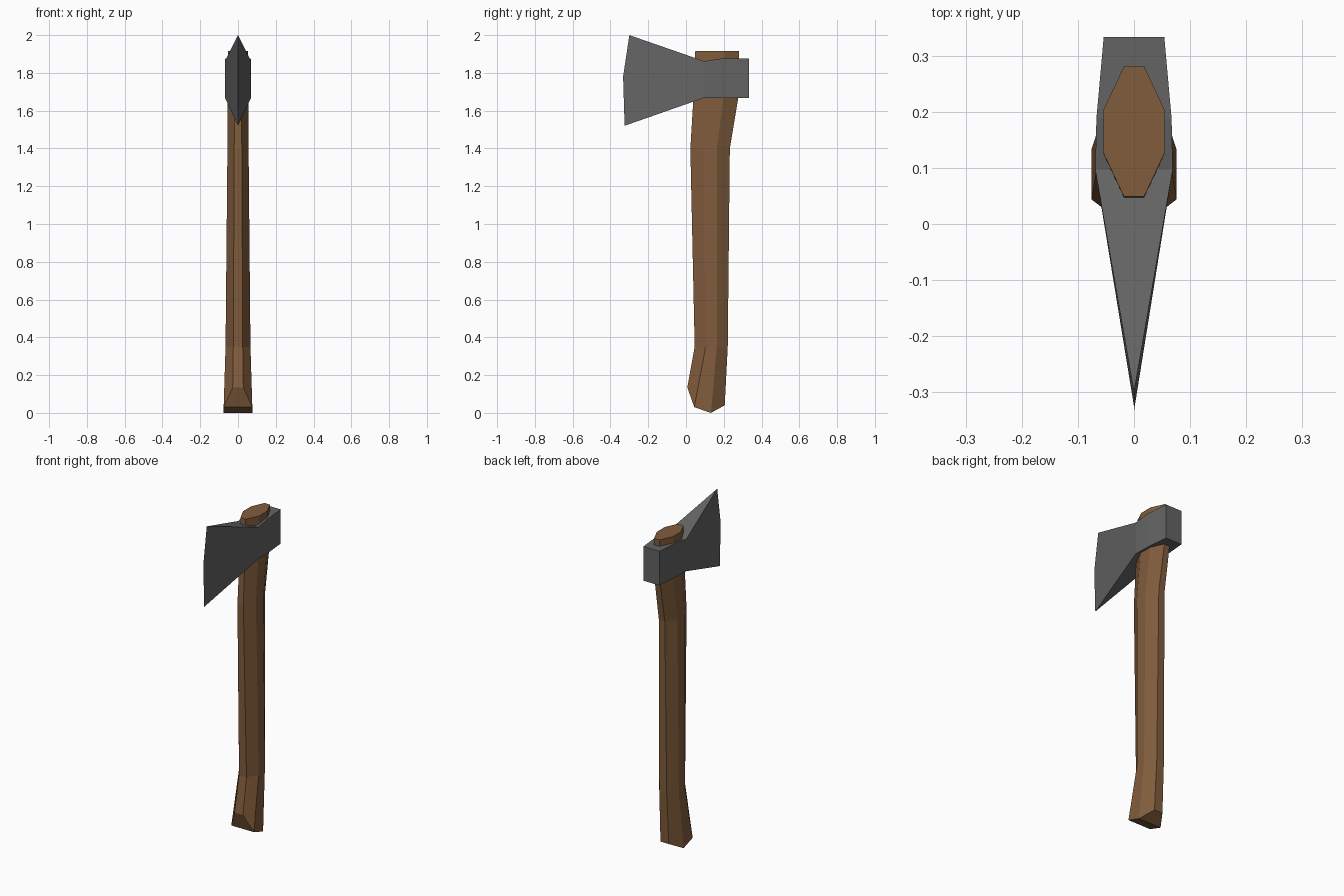
import bpy, bmesh

if "Cube" in bpy.data.objects:
    bpy.data.objects.remove(bpy.data.objects["Cube"])


def material(name, rgb):
    m = bpy.data.materials.new(name)
    m.diffuse_color = (*rgb, 1.0)
    m.use_nodes = True
    m.node_tree.nodes["Principled BSDF"].inputs["Base Color"].default_value = m.diffuse_color
    return m


def make_object(name, bm, mat):
    bmesh.ops.recalc_face_normals(bm, faces=bm.faces)
    mesh = bpy.data.meshes.new(name)
    bm.to_mesh(mesh)
    bm.free()
    mesh.materials.append(mat)
    ob = bpy.data.objects.new(name, mesh)
    bpy.context.collection.objects.link(ob)
    return ob


def bridge(bm, a, b):
    for i in range(len(a)):
        j = (i + 1) % len(a)
        bm.faces.new((a[i], a[j], b[j], b[i]))


wood = material("brown wood", (0.216, 0.107, 0.045))
steel = material("dark steel", (0.127, 0.127, 0.127))

# Handle: octagonal rings, each given as four (half width, y, z) points, front to back
def section(z, y0, y1, inner, outer):
    d = y1 - y0
    return [(inner, y0, z), (outer, y0 + d * 0.33, z),
            (outer, y0 + d * 0.67, z), (inner, y1, z)]


sections = [
    # slanted foot
    [(0.028, 0.007, 0.135), (0.076, 0.044, 0.03), (0.076, 0.132, 0.0), (0.028, 0.205, 0.04)],
    section(0.35, 0.046, 0.221, 0.025, 0.066),
    section(1.40, 0.023, 0.232, 0.020, 0.056),
    section(1.68, 0.040, 0.279, 0.018, 0.054),
    section(1.915, 0.049, 0.281, 0.018, 0.054),
]
bm = bmesh.new()
rings = []
for s in sections:
    pts = s + [(-x, y, z) for x, y, z in reversed(s)]
    rings.append([bm.verts.new(p) for p in pts])
for a, b in zip(rings, rings[1:]):
    bridge(bm, a, b)
bm.faces.new(rings[-1])
foot = rings[0]
for i in range(3):
    bm.faces.new((foot[i], foot[i + 1], foot[6 - i], foot[7 - i]))
make_object("handle", bm, wood)

# Axe head: rectangular sections (y, half width, bottom, top) from poll to blade root
bm = bmesh.new()
rings = []
for y, w, z0, z1 in [(0.333, 0.054, 1.668, 1.876),
                     (0.188, 0.067, 1.668, 1.876),
                     (0.097, 0.069, 1.668, 1.862)]:
    rings.append([bm.verts.new(p) for p in
                  [(-w, y, z0), (w, y, z0), (w, y, z1), (-w, y, z1)]])
for a, b in zip(rings, rings[1:]):
    bridge(bm, a, b)
bm.faces.new(rings[0])

# Flared blade closing to a sharp edge
low, mid, high = [bm.verts.new((0, y, z)) for y, z in
                  [(-0.325, 1.52), (-0.333, 1.78), (-0.300, 2.0)]]
left_low, right_low, right_high, left_high = rings[-1]
bm.faces.new((left_low, low, mid, high, left_high))
bm.faces.new((right_low, low, mid, high, right_high))
bm.faces.new((left_high, right_high, high))
bm.faces.new((left_low, right_low, low))
make_object("axe_head", bm, steel)
